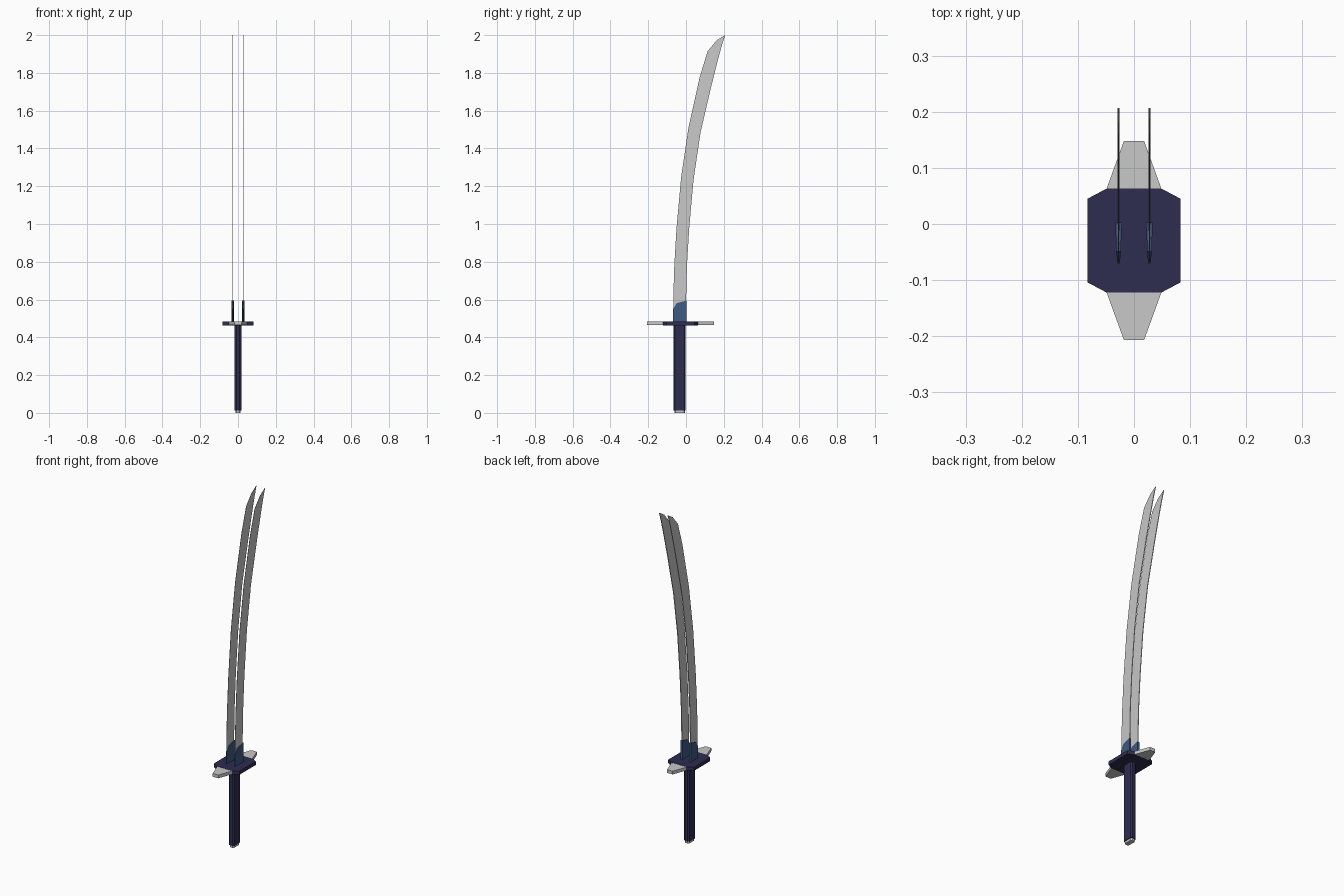
import bpy, bmesh

if "Cube" in bpy.data.objects:
    bpy.data.objects.remove(bpy.data.objects["Cube"])


def material(name, rgb):
    m = bpy.data.materials.new(name)
    m.diffuse_color = (*rgb, 1)
    m.use_nodes = True
    m.node_tree.nodes["Principled BSDF"].inputs["Base Color"].default_value = m.diffuse_color
    return m


STEEL = material("light grey steel", (0.58, 0.58, 0.58))
NAVY = material("dark navy", (0.027, 0.026, 0.082))
BLUE = material("steel blue", (0.050, 0.102, 0.225))


def loft(name, rings, mat):
    """Closed solid from a list of rings with equal point counts."""
    bm = bmesh.new()
    loops = [[bm.verts.new(p) for p in ring] for ring in rings]
    n = len(loops[0])
    for a, b in zip(loops, loops[1:]):
        for i in range(n):
            j = (i + 1) % n
            bm.faces.new((a[i], a[j], b[j], b[i]))
    bm.faces.new(loops[0][::-1])
    bm.faces.new(loops[-1])
    bmesh.ops.recalc_face_normals(bm, faces=bm.faces)
    me = bpy.data.meshes.new(name)
    bm.to_mesh(me)
    bm.free()
    me.materials.append(mat)
    ob = bpy.data.objects.new(name, me)
    bpy.context.collection.objects.link(ob)
    return ob


def plate(name, outline, z0, z1, mat):
    return loft(name, [[(x, y, z) for x, y in outline] for z in (z0, z1)], mat)


def octagon(hx, hy, cx, cy, yc):
    """Rectangle of half size hx, hy with corners cut by cx, cy."""
    pts = [(hx, hy - cy), (hx - cx, hy), (cx - hx, hy), (-hx, hy - cy),
           (-hx, cy - hy), (cx - hx, -hy), (hx - cx, -hy), (hx, cy - hy)]
    return [(x, y + yc) for x, y in pts]


YC = -0.0295   # centre of the hilt
Z0, Z1 = 0.463, 0.484   # guard bottom and top

# Handle and end cap
plate("handle", octagon(0.018, 0.032, 0.009, 0.007, YC - 0.004), 0.013, Z0 + 0.004, NAVY)
plate("handle_end_cap", octagon(0.014, 0.028, 0.007, 0.006, YC - 0.004), 0.0, 0.014, STEEL)

# Guard with a tapered wing on each end
plate("guard", octagon(0.083, 0.0925, 0.034, 0.018, YC), Z0, Z1, NAVY)
for side, s in (("back", 1), ("front", -1)):
    wing = [(x, YC + s * d) for x, d in
            ((-0.049, 0.092), (0.049, 0.092), (0.018, 0.1775), (-0.018, 0.1775))]
    plate("guard_wing_" + side, wing, Z0 + 0.001, Z1 - 0.001, STEEL)

# Blade stations: cutting edge (y, z), then spine (y, z)
STATIONS = [(-0.068, 0.480, 0.001, 0.480), (-0.067, 0.62, 0.001, 0.62),
            (-0.062, 0.78, 0.005, 0.78), (-0.050, 0.98, 0.017, 0.98),
            (-0.026, 1.246, 0.040, 1.235), (0.013, 1.51, 0.077, 1.485),
            (0.072, 1.776, 0.135, 1.734), (0.114, 1.914, 0.172, 1.88),
            (0.162, 1.972, 0.192, 1.953), (0.205, 1.999, 0.207, 2.0)]
# Collar stations: z at the top for each y, with half thickness
COLLAR = [(-0.070, 0.548, 0.002), (-0.061, 0.562, 0.003),
          (-0.049, 0.581, 0.004), (0.003, 0.595, 0.006)]

for side, s in (("left", -1), ("right", 1)):
    x = 0.0275 * s
    rings = [[(x - 0.0006, ye, ze), (x + 0.0006, ye, ze),
              (x + 0.002, ys, zs), (x - 0.002, ys, zs)]
             for ye, ze, ys, zs in STATIONS]
    loft("blade_" + side, rings, STEEL)
    rings = [[(x - t, y, Z1 - 0.004), (x + t, y, Z1 - 0.004),
              (x + t, y, z), (x - t, y, z)] for y, z, t in COLLAR]
    loft("blade_collar_" + side, rings, BLUE)
